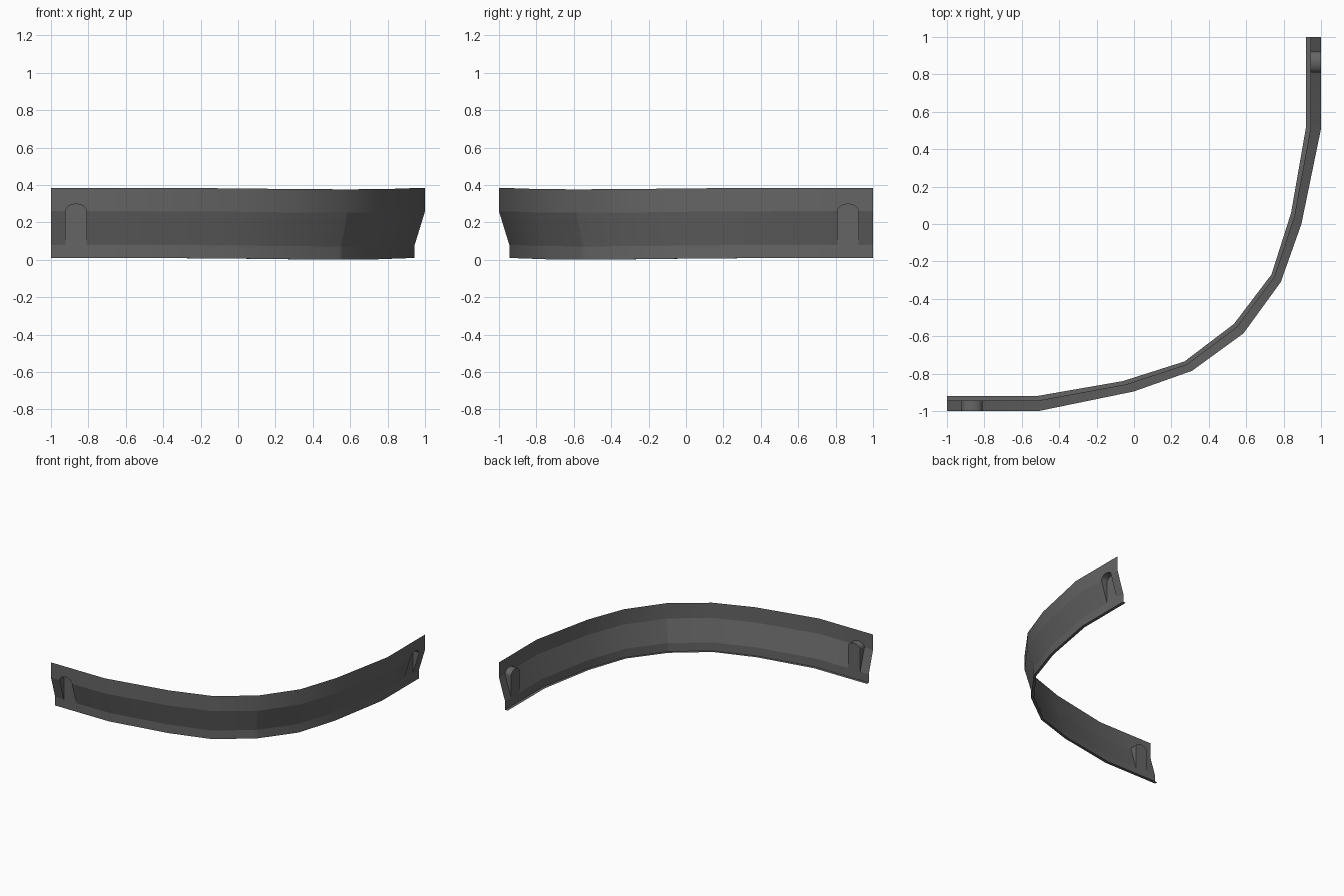
import bpy, bmesh, math
from mathutils import Vector

if "Cube" in bpy.data.objects:
    bpy.data.objects.remove(bpy.data.objects["Cube"])

# Half of the plan path: top outer edge and bottom lip inner edge
outer = [(-1, -1), (-.51, -1), (0, -.895), (.31, -.785), (.585, -.585)]
inner = [(-1, -.92), (-.52, -.92), (-.06, -.84), (.27, -.735), (.54, -.53)]
SAG = [0, 0, .003, .007, .008]
MID = .69                                # lower wall, as a fraction of outer to inner
Z_LIP, Z_LOW, Z_HIGH, Z_TOP = .01, .08, .26, .385
P0, P1, ARCH_H, STEPS = -.922, -.81, .038, 12

bm = bmesh.new()
row = bm.faces.layers.int.new("row")


def flip(p):
    return Vector((-p.y, -p.x, p.z))


def face(pts, r, mirrored):
    pts = [Vector(p) for p in pts]
    if mirrored:
        pts = [flip(p) for p in reversed(pts)]
    f = bm.faces.new([bm.verts.new(p) for p in pts])
    f[row] = r
    f.smooth = True


def column(o, i, sag, arch=None):
    """Points up one cross-section, with a recess when arch height is given."""
    def pt(t, z):
        return (o[0] + (i[0] - o[0]) * t, o[1] + (i[1] - o[1]) * t, z - sag)
    pts = [pt(1, Z_LIP), pt(MID, Z_LIP), pt(MID, Z_LOW)]
    if arch is None:
        pts += [pt(0, Z_HIGH)]
    else:
        pts += [pt(MID, arch), pt(0, arch)]
    return pts + [pt(0, Z_TOP)]


def strip(a, b, rows, m):
    for k, r in enumerate(rows):
        face([a[k], b[k], b[k + 1], a[k + 1]], r, m)


def end_col(x, arch=None):
    return column((x, -1), (x, -.92), 0, arch)


PLAIN, POCKET = [0, 1, 2, 3], [0, 1, 4, 5, 3]
for m in (False, True):
    # plain wall either side of the recess, then round the bend
    cols = [column(o, i, s) for o, i, s in zip(outer, inner, SAG)]
    strip(cols[0], end_col(P0), PLAIN, m)
    strip(end_col(P1), cols[1], PLAIN, m)
    for a, b in zip(cols[1:], cols[2:]):
        strip(a, b, PLAIN, m)
    # arched recess: flat back, curved roof and triangular cheeks
    arch = []
    for k in range(STEPS + 1):
        ang = math.pi * k / STEPS
        x = (P0 + P1) / 2 - (P1 - P0) / 2 * math.cos(ang)
        arch.append(end_col(x, Z_HIGH + ARCH_H * math.sin(ang)))
    for a, b in zip(arch, arch[1:]):
        strip(a, b, POCKET, m)
    left, right = arch[0], arch[-1]
    face([left[2], left[3], left[4]], 6, m)
    face([right[2], right[4], right[3]], 7, m)

# join the pieces and keep the long creases crisp
bmesh.ops.remove_doubles(bm, verts=bm.verts[:], dist=.0005)
for e in bm.edges:
    if len({f[row] for f in e.link_faces}) > 1:
        e.smooth = False

mesh = bpy.data.meshes.new("curved_trim_panel")
bm.to_mesh(mesh)
bm.free()
grey = bpy.data.materials.new("dark grey")
grey.diffuse_color = (.13, .13, .13, 1)
grey.use_nodes = True
grey.node_tree.nodes["Principled BSDF"].inputs["Base Color"].default_value = grey.diffuse_color
mesh.materials.append(grey)
panel = bpy.data.objects.new("curved_trim_panel", mesh)
bpy.context.collection.objects.link(panel)
